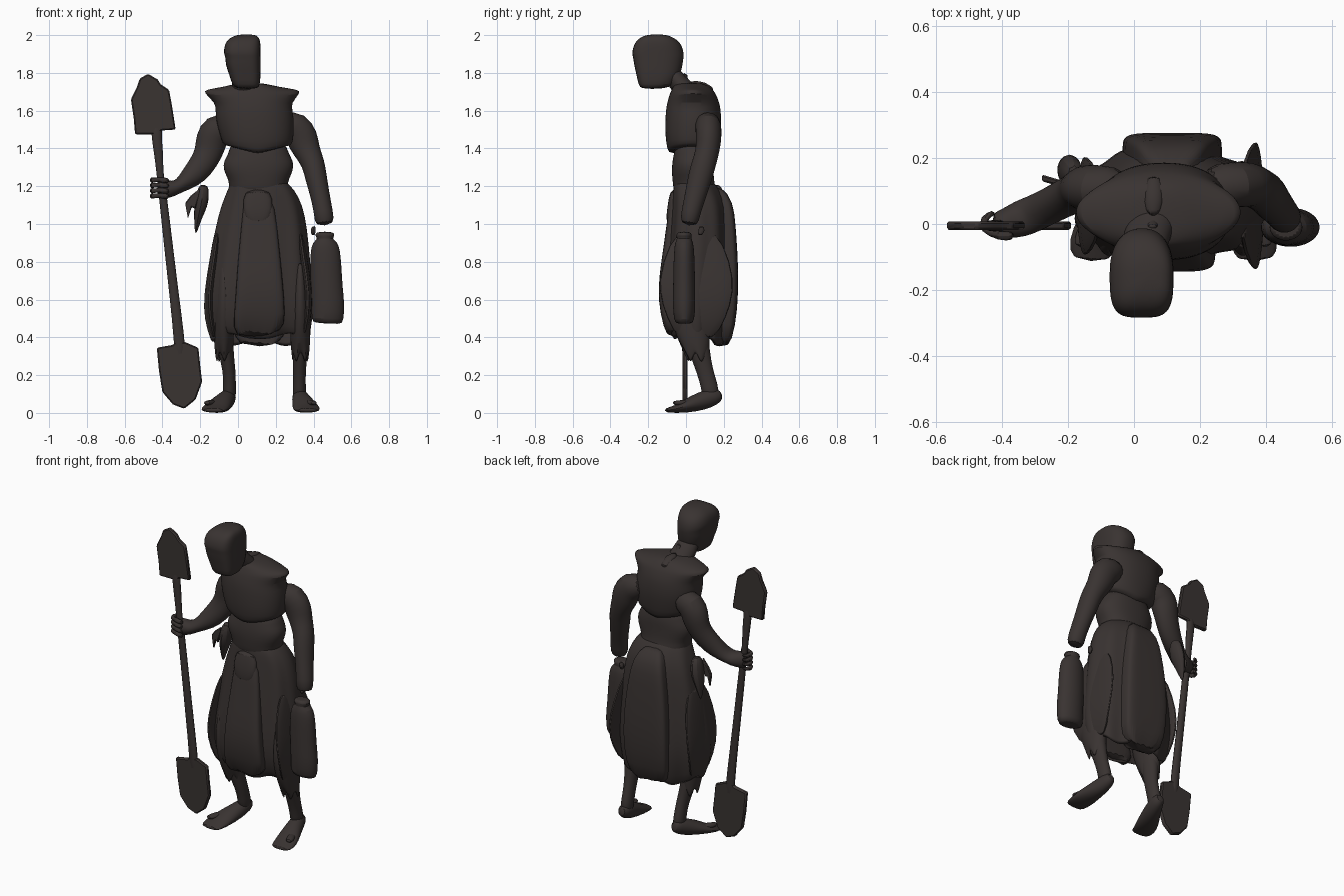
import bpy, bmesh, math
from mathutils import Vector

cloth = bpy.data.materials.new("dark charcoal")
cloth.diffuse_color = (0.041, 0.033, 0.031, 1)


def finish(name, bm, subdiv=1, thick=0.0, angle=40):
    bmesh.ops.recalc_face_normals(bm, faces=bm.faces)
    me = bpy.data.meshes.new(name)
    bm.to_mesh(me)
    bm.free()
    ob = bpy.data.objects.new(name, me)
    bpy.context.collection.objects.link(ob)
    me.materials.append(cloth)
    if thick:
        m = ob.modifiers.new("thickness", 'SOLIDIFY')
        m.thickness, m.offset = thick, -1
    if subdiv:
        m = ob.modifiers.new("smooth", 'SUBSURF')
        m.levels = m.render_levels = subdiv
    bpy.ops.object.select_all(action='DESELECT')
    ob.select_set(True)
    bpy.context.view_layer.objects.active = ob
    bpy.ops.object.shade_smooth_by_angle(angle=math.radians(angle))
    return ob


def skin(bm, rings, caps=True):
    n = len(rings[0])
    vs = [[bm.verts.new(p) for p in r] for r in rings]
    for a, b in zip(vs, vs[1:]):
        for i in range(n):
            bm.faces.new((a[i], a[(i + 1) % n], b[(i + 1) % n], b[i]))
    if caps:
        bm.faces.new(vs[0][::-1])
        bm.faces.new(vs[-1])


def loft(name, rows, power=2.0, back=None, n=32, warp=None, caps=True, **kw):
    """rows: z, x0, x1, y0, y1; superellipse sections, front and back powers"""
    bm, rings = bmesh.new(), []
    for k, (z, x0, x1, y0, y1) in enumerate(rows):
        ring = []
        for i in range(n):
            t = math.tau * i / n
            c, s = math.cos(t), math.sin(t)
            e = 2 / (power if s < 0 or back is None else back)
            p = Vector(((x0 + x1) / 2 + (x1 - x0) / 2 * math.copysign(abs(c) ** e, c),
                        (y0 + y1) / 2 + (y1 - y0) / 2 * math.copysign(abs(s) ** e, s), z))
            if warp:
                p = warp(p, t, k)
            ring.append(p)
        rings.append(ring)
    skin(bm, rings, caps)
    return finish(name, bm, **kw)


def tube(name, pts, n=14, **kw):
    """pts: x, y, z, half width, half depth"""
    bm, rings = bmesh.new(), []
    g = 3 / (2 + math.cos(math.tau / n))
    for i, (x, y, z, a, b) in enumerate(pts):
        d = (Vector(pts[min(i + 1, len(pts) - 1)][:3]) - Vector(pts[max(i - 1, 0)][:3])).normalized()
        u = Vector((0, 1, 0)).cross(d)
        if u.length < 0.75:
            u = Vector((-1, 0, 0)) + d * d.x
        u.normalize()
        v = d.cross(u)
        rings.append([Vector((x, y, z)) + g * (u * a * math.cos(math.tau * k / n)
                      + v * b * math.sin(math.tau * k / n)) for k in range(n)])
    skin(bm, rings)
    return finish(name, bm, **kw)


def plate(name, outline, y, depth, tilt=0.0):
    """flat outline in x, z with a little thickness along y"""
    bm = bmesh.new()
    x0 = outline[0][0]
    rings = [[Vector((x, y + d + tilt * (x - x0), z)) for x, z in outline]
             for d in (-depth / 2, depth / 2)]
    skin(bm, rings)
    ob = finish(name, bm, subdiv=0)
    m = ob.modifiers.new("edge", 'BEVEL')
    m.width = depth * 0.25


# Head and neck
loft("head", [(1.715, -0.005, 0.105, -0.235, -0.12), (1.735, -0.032, 0.116, -0.252, -0.06),
              (1.79, -0.045, 0.12, -0.262, -0.03), (1.84, -0.066, 0.12, -0.275, -0.018),
              (1.885, -0.066, 0.12, -0.280, -0.012), (1.90, -0.076, 0.12, -0.286, -0.012),
              (1.94, -0.073, 0.12, -0.28, -0.018), (1.972, -0.06, 0.117, -0.262, -0.042),
              (1.992, -0.03, 0.108, -0.235, -0.075), (2.004, 0.005, 0.085, -0.195, -0.115)],
     power=3.6, back=2.3)
tube("neck", [(0.07, 0.07, 1.62, .08, .07), (0.05, 0.0, 1.70, .075, .055),
              (0.035, -0.05, 1.76, .07, .05), (0.03, -0.1, 1.82, .06, .05)])


# Cape over the chest with a flared, pointed collar; its hem dips at the centre
def cape_hem(p, t, k):
    if k < 2:
        p.z += (0.05 * abs(math.cos(t)) - 0.01) * (1 if k == 0 else 0.6)
    if k in (6, 7):
        side = abs(math.cos(t)) ** 6
        p.x += math.copysign(0.04 * side, math.cos(t))
        p.z += 0.012 * side
    return p


loft("chest_cape", [(1.37, -0.065, 0.275, -0.085, 0.15), (1.40, -0.08, 0.288, -0.10, 0.168),
                    (1.47, -0.095, 0.295, -0.11, 0.18), (1.54, -0.115, 0.297, -0.11, 0.188),
                    (1.60, -0.12, 0.29, -0.107, 0.184), (1.64, -0.118, 0.28, -0.10, 0.178),
                    (1.685, -0.145, 0.295, -0.088, 0.16), (1.70, -0.135, 0.28, -0.08, 0.15),
                    (1.725, -0.075, 0.215, -0.07, 0.13), (1.748, 0.0, 0.13, -0.055, 0.10)],
     power=2.2, warp=cape_hem, n=40)
tube("nape_knot", [(0.06, 0.145, 1.70, .025, .02), (0.06, 0.09, 1.735, .03, .02),
                   (0.058, 0.04, 1.74, .03, .02), (0.056, 0.0, 1.755, .02, .015),
                   (0.056, -0.01, 1.80, .015, .008)])

# Waist wrap
loft("waist", [(1.14, -0.05, 0.27, -0.06, 0.17), (1.20, -0.048, 0.262, -0.068, 0.155),
               (1.235, -0.05, 0.268, -0.072, 0.148), (1.285, -0.079, 0.294, -0.076, 0.146),
               (1.335, -0.077, 0.294, -0.072, 0.146), (1.365, -0.05, 0.27, -0.065, 0.145),
               (1.45, -0.04, 0.25, -0.05, 0.13)], power=2.3)


# Long skirt with soft folds and a ragged hem
def folds(p, t, k):
    f = 0.0016 * k * math.cos(9 * t + 0.6)
    p += Vector((math.cos(t), math.sin(t), 0)) * f
    if k == 7:
        p.z += 0.018 * math.sin(5 * t) - 0.02 * math.sin(t)
    return p


loft("skirt", [(1.23, -0.035, 0.25, -0.06, 0.14), (1.18, -0.055, 0.30, -0.066, 0.18),
               (1.10, -0.09, 0.34, -0.07, 0.215), (0.98, -0.12, 0.363, -0.08, 0.225),
               (0.80, -0.155, 0.378, -0.098, 0.235), (0.62, -0.182, 0.392, -0.112, 0.24),
               (0.50, -0.18, 0.39, -0.10, 0.23), (0.38, -0.14, 0.365, -0.06, 0.20)],
     power=2.6, back=2.1, n=48, warp=folds, caps=False, thick=0.015)


# Front and back hanging panels
def hem(p, t, k):
    if k == 0:
        p.z += 0.018 * math.sin(6 * p.x / 0.1)
    return p


loft("front_panel", [(0.40, -0.03, 0.24, -0.10, -0.02), (0.52, -0.02, 0.25, -0.137, -0.04),
                     (0.66, -0.01, 0.24, -0.15, -0.04), (0.82, 0.0, 0.225, -0.128, -0.03),
                     (1.0, 0.02, 0.205, -0.102, -0.02), (1.17, 0.03, 0.185, -0.08, 0.0)],
     power=4.5, warp=hem)
loft("back_panel", [(0.345, 0.0, 0.23, 0.13, 0.225), (0.45, -0.03, 0.26, 0.16, 0.262),
                    (0.65, -0.038, 0.27, 0.16, 0.28), (0.85, -0.028, 0.258, 0.15, 0.273),
                    (1.0, -0.008, 0.238, 0.14, 0.262), (1.12, 0.012, 0.218, 0.11, 0.25),
                    (1.2, 0.05, 0.17, 0.09, 0.19)], power=5, warp=hem)
# Leaf shaped side panels, lying close to the skirt
for name, x, s, h in (("left_side_panel", -0.1, -1, 0.8), ("right_side_panel", 0.32, 1, 1.04)):
    tube(name, [(x + s * 0.02, 0.055, 0.38, .018, .09 * h), (x + s * .05, 0.055, 0.5, .022, .15 * h),
                (x + s * .055, 0.055, 0.64, .022, .195 * h), (x + s * .03, 0.055, 0.8, .022, .175 * h),
                (x + s * .005, 0.055, 0.98, .018, .10 * h)])
# Apron flap at the front of the hips
loft("apron_top", [(1.0, 0.04, 0.17, -0.109, -0.05), (1.08, 0.025, 0.185, -0.1, -0.04),
                   (1.19, 0.03, 0.18, -0.084, -0.03)], power=3)

# Legs with ragged cuffs, heeled feet with a separate toe
for side, x, lean, splay in (("left", -0.045, -0.03, -0.085), ("right", 0.325, 0.005, 0.042)):
    tube(side + "_leg", [(x + lean, 0.03, 0.62, .06, .075), (x + lean, 0.045, 0.45, .052, .07),
                         (x + lean * .7, 0.07, 0.33, .04, .055), (x, 0.10, 0.22, .033, .042),
                         (x, 0.125, 0.14, .033, .045), (x, 0.135, 0.07, .038, .045)])
    tube(side + "_foot", [(x, 0.192, 0.095, .022, .022), (x, 0.155, 0.088, .04, .046),
                          (x + splay * .3, 0.08, 0.062, .05, .05),
                          (x + splay * .7, 0.0, 0.036, .068, .036),
                          (x + splay, -0.06, 0.018, .07, .018), (x + splay, -0.114, 0.013, .06, .011)])
    s = 1 if splay > 0 else -1
    tube(side + "_outer_toe", [(x + splay * .8 + s * .01, 0.02, 0.055, .026, .02),
                               (x + splay + s * .03, -0.04, 0.05, .022, .015),
                               (x + splay + s * .035, -0.07, 0.055, .016, .009)])
    cx = x + lean
    loft(side + "_cuff", [(0.29, cx - .045, cx + .045, 0.01, 0.12),
                          (0.36, cx - .052, cx + .052, -0.03, 0.125),
                          (0.48, cx - .056, cx + .056, -0.085, 0.13),
                          (0.62, cx - .05, cx + .05, -0.108, 0.13),
                          (0.80, cx - .035, cx + .035, -0.07, 0.13)], n=20, caps=False, thick=.012,
         warp=lambda p, t, k: p + Vector((0, 0, 0.035 * math.sin(5 * t + x * 9) if k == 0 else 0)))

# Arm gripping the shovel
tube("left_arm", [(-0.02, 0.10, 1.53, .06, .07), (-0.12, 0.105, 1.50, .092, .074),
                  (-0.143, 0.11, 1.44, .086, .07), (-0.155, 0.105, 1.375, .072, .06),
                  (-0.195, 0.085, 1.305, .07, .056), (-0.255, 0.055, 1.24, .058, .054),
                  (-0.305, 0.03, 1.205, .036, .056), (-0.345, 0.015, 1.185, .04, .056),
                  (-0.39, 0.0, 1.185, .054, .045), (-0.43, 0.0, 1.19, .04, .035)])
for i in range(4):
    z = 1.232 - i * 0.028
    tube("finger", [(-0.36, -0.035, z - .005, .014, .014), (-0.41, -0.038, z + .004, .016, .015),
                    (-0.455, -0.02, z, .016, .015), (-0.457, 0.02, z, .015, .015),
                    (-0.42, 0.036, z, .013, .013)], n=8)
# Hanging arm
tube("right_arm", [(0.21, 0.11, 1.54, .06, .07), (0.31, 0.12, 1.515, .09, .068),
                   (0.343, 0.12, 1.45, .086, .068), (0.362, 0.115, 1.39, .07, .062),
                   (0.40, 0.095, 1.32, .06, .064), (0.412, 0.075, 1.25, .058, .064),
                   (0.435, 0.05, 1.15, .05, .056), (0.453, 0.025, 1.06, .05, .05),
                   (0.46, 0.015, 0.99, .052, .048)])

# Double ended shovel
tube("shovel_shaft", [(-0.43, -0.005, 1.53, .032, .016), (-0.432, -0.005, 1.46, .025, .016),
                      (-0.42, -0.005, 1.38, .025, .018), (-0.415, -0.005, 1.28, .017, .016),
                      (-0.40, -0.005, 1.17, .021, .018), (-0.37, -0.005, 0.9, .023, .018),
                      (-0.335, -0.005, 0.6, .025, .018), (-0.312, -0.005, 0.4, .028, .018),
                      (-0.305, -0.005, 0.28, .03, .016)], n=10)
plate("upper_blade", [(-0.545, 1.475), (-0.552, 1.56), (-0.567, 1.66), (-0.535, 1.725), (-0.52, 1.77),
                      (-0.476, 1.795), (-0.425, 1.765), (-0.41, 1.74), (-0.365, 1.71), (-0.35, 1.63),
                      (-0.33, 1.50), (-0.405, 1.495), (-0.42, 1.475)], -0.005, 0.026)
plate("lower_blade", [(-0.43, 0.345), (-0.345, 0.36), (-0.33, 0.375), (-0.28, 0.375), (-0.21, 0.345),
                      (-0.20, 0.25), (-0.19, 0.165), (-0.225, 0.07), (-0.285, 0.022), (-0.345, 0.045),
                      (-0.40, 0.11), (-0.418, 0.22)], -0.005, 0.026)

# Canister hanging below the free hand
tube("canister", [(0.473, -0.01, 0.472, .07, .04), (0.474, -0.01, 0.487, .085, .054),
                  (0.477, -0.01, 0.58, .087, .06), (0.47, -0.01, 0.65, .084, .058),
                  (0.465, -0.01, 0.78, .082, .056), (0.462, -0.01, 0.86, .078, .053),
                  (0.46, -0.01, 0.905, .065, .047), (0.46, -0.01, 0.922, .036, .036),
                  (0.46, -0.01, 0.94, .054, .042), (0.46, -0.01, 0.96, .045, .035)], n=18)
tube("canister_ring", [(0.40, 0.07, 0.94, .01, .01), (0.395, 0.085, 0.965, .014, .018),
                       (0.405, 0.08, 0.99, .01, .012)], n=8)

# Pouch and rag hanging behind the gripping arm
tube("hip_pouch", [(-0.18, 0.15, 1.21, .02, .025), (-0.185, 0.155, 1.17, .033, .045),
                   (-0.195, 0.16, 1.10, .036, .055), (-0.212, 0.165, 1.04, .022, .035),
                   (-0.224, 0.17, 0.945, .004, .006)], n=8)
plate("hip_rag", [(-0.28, 1.11), (-0.265, 1.03), (-0.245, 1.09), (-0.225, 1.08),
                  (-0.20, 1.19), (-0.25, 1.15)], 0.14, 0.02, -0.3)
